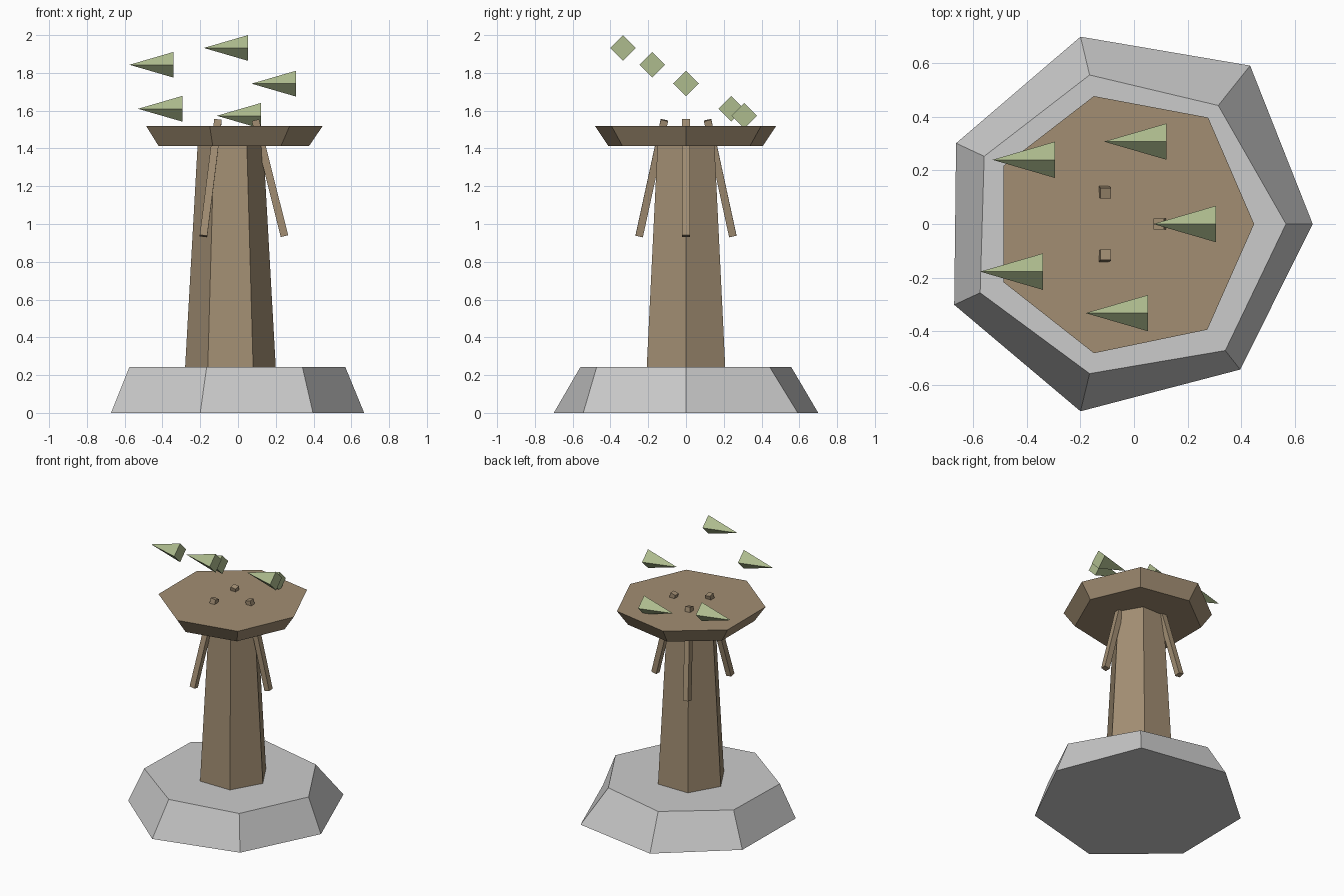
import bpy, bmesh
from math import cos, sin, tau
from mathutils import Vector

if "Cube" in bpy.data.objects:
    bpy.data.objects.remove(bpy.data.objects["Cube"])

CX = -0.04  # shared axis of the pedestal


def material(name, rgb):
    m = bpy.data.materials.new(name)
    m.diffuse_color = (*rgb, 1)
    m.use_nodes = True
    m.node_tree.nodes["Principled BSDF"].inputs["Base Color"].default_value = m.diffuse_color
    return m


wood = material("wood", (0.36, 0.27, 0.17))
green = material("leaf_green", (0.42, 0.50, 0.27))


def ring(n, r):
    return [(CX + r * cos(tau * i / n), r * sin(tau * i / n)) for i in range(n)]


def loft(name, low, z0, high, z1, mat=None):
    """Closed flat-faced solid between two horizontal outlines."""
    bm = bmesh.new()
    a = [bm.verts.new((x, y, z0)) for x, y in low]
    b = [bm.verts.new((x, y, z1)) for x, y in high]
    n = len(a)
    bm.faces.new(a[::-1])
    bm.faces.new(b)
    for i in range(n):
        j = (i + 1) % n
        bm.faces.new((a[i], a[j], b[j], b[i]))
    return finish(name, bm, mat)


def finish(name, bm, mat):
    bmesh.ops.recalc_face_normals(bm, faces=bm.faces)
    me = bpy.data.meshes.new(name)
    bm.to_mesh(me)
    bm.free()
    if mat:
        me.materials.append(mat)
    ob = bpy.data.objects.new(name, me)
    bpy.context.collection.objects.link(ob)
    return ob


# Rough-hewn stone base, slightly irregular heptagon
base_low = [(0.668, 0), (0.434, 0.592), (-0.2, 0.70), (-0.665, 0.302),
            (-0.672, -0.302), (-0.2, -0.70), (0.397, -0.544)]
base_high = [(0.568, 0), (0.315, 0.443), (-0.166, 0.557), (-0.56, 0.253),
             (-0.575, -0.257), (-0.166, -0.559), (0.341, -0.473)]
loft("stone_base", base_low, 0, base_high, 0.243)

# Tapered six-sided trunk
loft("trunk", ring(6, 0.24), 0.24, ring(6, 0.174), 1.415, wood)

# Seven-sided platform, wider at the top
plat_high = [(0.449, 0), (0.277, 0.398), (-0.15, 0.478), (-0.487, 0.218),
             (-0.487, -0.218), (-0.15, -0.483), (0.274, -0.395)]
plat_low = [(CX + (x - CX) * 0.85, y * 0.85) for x, y in plat_high]
loft("platform", plat_low, 1.412, plat_high, 1.52, wood)

# Three slanted braces poking through the platform
for i in range(3):
    c, s = cos(tau * i / 3), sin(tau * i / 3)
    top = Vector((CX + 0.132 * c, 0.132 * s, 1.55))
    foot = Vector((CX + 0.286 * c, 0.286 * s, 0.936))
    d = top - foot
    bm = bmesh.new()
    bmesh.ops.create_cube(bm, size=1)
    bmesh.ops.scale(bm, vec=(0.04, 0.04, d.length), verts=bm.verts)
    ob = finish(f"brace_{i + 1}", bm, wood)
    ob.rotation_mode = 'QUATERNION'
    ob.rotation_quaternion = Vector((0, 0, 1)).rotation_difference(d)
    ob.location = (top + foot) / 2

# Floating leaf-like darts: four-sided pyramids pointing to -x
darts = [(-0.575, -0.178, 1.843), (-0.181, -0.333, 1.932), (0.072, 0, 1.743),
         (-0.529, 0.24, 1.61), (-0.112, 0.308, 1.573)]
for i, (x, y, z) in enumerate(darts):
    bm = bmesh.new()
    tip = bm.verts.new((0, 0, 0))
    back = [bm.verts.new((0.234, 0.068 * cos(tau * k / 4), 0.068 * sin(tau * k / 4)))
            for k in range(4)]
    bm.faces.new(back)
    for k in range(4):
        bm.faces.new((tip, back[k], back[(k + 1) % 4]))
    finish(f"leaf_dart_{i + 1}", bm, green).location = (x, y, z)
